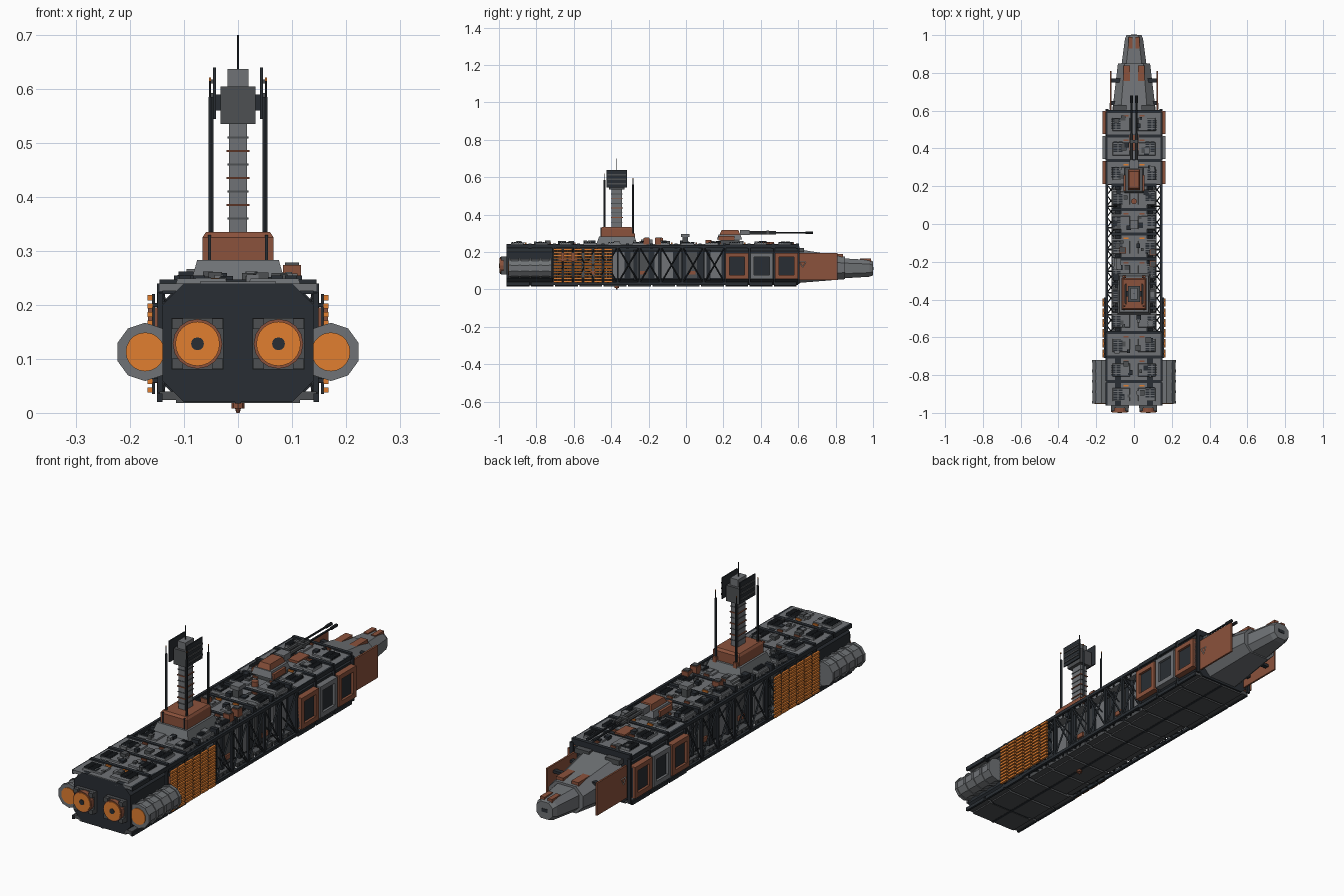
import bpy, bmesh, random
from mathutils import Vector, Matrix

if "Cube" in bpy.data.objects:
    bpy.data.objects.remove(bpy.data.objects["Cube"])
random.seed(4)

COLORS = {"grey": (.16, .17, .18), "mid": (.075, .08, .085), "dark": (.022, .027, .033),
          "rust": (.26, .085, .045), "orange": (.75, .21, .03), "white": (.6, .6, .6)}
MATS = {}
for k, c in COLORS.items():
    MATS[k] = bpy.data.materials.new(k)
    MATS[k].diffuse_color = (*c, 1)
parts = {}


def part(name, mat):
    return parts.setdefault((name, mat), bmesh.new())


def box(name, mat, x0, x1, y0, y1, z0, z1, taper=1):
    """Box from bounds; taper shrinks the top face."""
    c = Vector(((x0 + x1) / 2, (y0 + y1) / 2, (z0 + z1) / 2))
    m = Matrix.Translation(c) @ Matrix.Diagonal((abs(x1 - x0), y1 - y0, z1 - z0, 1))
    vs = bmesh.ops.create_cube(part(name, mat), size=1, matrix=m)["verts"]
    for v in vs:
        if v.co.z > c.z:
            v.co.x = c.x + (v.co.x - c.x) * taper
            v.co.y = c.y + (v.co.y - c.y) * taper


def rod(name, mat, p, q, r, n=6, r2=None):
    p, q = Vector(p), Vector(q)
    m = Matrix.Translation((p + q) / 2) @ (q - p).to_track_quat('Z', 'Y').to_matrix().to_4x4()
    bmesh.ops.create_cone(part(name, mat), cap_ends=True, segments=n, radius1=r,
                          radius2=r if r2 is None else r2, depth=(q - p).length, matrix=m)


def loft(name, mat, sections):
    """Skin chamfered-rectangle sections (y, half width, z0, z1, cut)."""
    bm = part(name, mat)
    rings = []
    for y, w, a, b, c in sections:
        pts = [(w, a + c), (w, b - c), (w - c, b), (c - w, b), (-w, b - c), (-w, a + c), (c - w, a), (w - c, a)]
        rings.append([bm.verts.new((x, y, z)) for x, z in pts])
    for r, s in zip(rings, rings[1:]):
        for i in range(8):
            bm.faces.new((r[i], r[i - 1], s[i - 1], s[i]))
    bm.faces.new(rings[0])
    bm.faces.new(rings[-1][::-1])


# main hull: stern block, narrow core, forward block, bow
loft("stern_hull", "dark", [(-.96, .14, .02, .24, .04), (-.71, .14, .02, .24, .04)])
loft("core_hull", "dark", [(-.71, .1, .03, .23, .025), (.21, .1, .03, .23, .025)])
loft("forward_hull", "dark", [(.21, .14, .025, .235, .03), (.6, .14, .025, .235, .03)])
loft("bow", "grey", [(.6, .115, .035, .215, .045), (.85, .085, .055, .175, .035)])
loft("nose", "grey", [(.845, .066, .06, .166, .025), (.98, .048, .068, .158, .022), (1, .04, .075, .15, .02)])
box("nose_port", "dark", -.015, .015, .99, 1.002, .105, .12)

# deck and belly plates in twelve segments
SEG = .13
for i in range(12):
    y0 = -.96 + i * SEG
    y1 = y0 + SEG - .008
    ym = (y0 + y1) / 2
    wide = i < 3 or i > 8
    w = .145 if wide else .12
    box("deck_spine", "grey", -.07, .07, y0, y1, .225, .243)
    box("deck_seam", "dark", -w, w, y1 - .004, y1 + .012, .22, .247)
    box("belly_keel", "dark", -.006, .006, y0, y1, .017, .03)
    for s in (-1, 1):
        inset = 0 if wide else .02
        box("deck_wing", "grey", s * .065, s * w, y0 + inset, y1 - inset, .226, .24)
        box("deck_raised_plate", "grey", s * .02, s * .115, y0 + .022, y1 - .03, .24, .249, .94)
        box("belly_plate", "mid", s * .006, s * (w - .03), y0 + .003, y1, .018, .034)
        box("belly_edge", "mid", s * (w - .03), s * w, y0 + .003, y1, .024, .04)
        # slatted vents
        vx, vy = s * (.085 + .01 * (i % 2)), ym + random.uniform(-.012, .008)
        for k in range(5):
            yk = vy - .026 + k * .012
            box("deck_vent", "dark", vx - .024, vx - .002, yk, yk + .008, .245, .255)
            box("deck_vent", "dark", vx + .002, vx + .024, yk, yk + .008, .245, .255)
        # small deck fittings
        for _ in range(3):
            x, y = s * random.uniform(.02, .1), random.uniform(y0 + .02, y1 - .03)
            d, h = random.uniform(.006, .014), random.uniform(.25, .262)
            box("deck_fitting", random.choice(["grey", "mid", "dark"]), x - d, x + d, y - d, y + d * 1.3, .24, h)
        box("deck_strip", "rust" if i % 3 else "orange", s * .03, s * .055, y1 - .022, y1 - .014, .243, .25)
        if wide:
            box("deck_edge_rail", "dark", s * .14, s * .15, y0, y1, .222, .24)
            box("belly_edge_rail", "dark", s * .14, s * .15, y0, y1, .02, .036)
        else:
            box("core_panel", "mid" if i % 2 else "grey", s * .095, s * .108, y0 + .012, y1 - .012, .06, .2)
            box("core_conduit", "dark", s * .1, s * .116, y0 + .03, y0 + .05, .05, .21)
            if i % 2:
                box("core_locker", "rust", s * .1, s * .116, y0 + .06, y0 + .1, .08, .1)

for s in (-1, 1):
    # side truss with crossed braces
    X, Zb, Zt, bay = s * .144, .032, .23, .115
    ys = [-.71 + bay * k for k in range(9)]
    for z in (Zb, Zt):
        box("truss_chord", "dark", X - .006, X + .006, -.72, .22, z - .007, z + .007)
    for k, y in enumerate(ys):
        box("truss_post", "dark", X - .005, X + .005, y - .005, y + .005, Zb, Zt)
        for z in (Zb, Zt):
            rod("truss_cross_tie", "dark", (s * .09, y, z), (X, y, z), .004, 4)
        if k < 8:
            e = y + bay
            rod("truss_brace", "dark", (X, y, Zb), (X, e, Zt), .0045, 4)
            rod("truss_brace", "dark", (X, y, Zt), (X, e, Zb), .0045, 4)
            for z in (Zb, Zt):
                rod("truss_flat_brace", "dark", (s * .1, y, z), (X, y + bay / 2, z), .003, 4)
                rod("truss_flat_brace", "dark", (X, y + bay / 2, z), (s * .1, e, z), .003, 4)
            rod("truss_inner_brace", "dark", (s * .1, y + bay / 2, .13), (X, y, Zt), .003, 4)
            rod("truss_inner_brace", "dark", (s * .1, y + bay / 2, .13), (X, e, Zb), .003, 4)

    # slatted radiator array
    for c in range(6):
        y = -.708 + c * .054
        box("radiator_frame", "dark", s * .154, s * .159, y + .016, y + .026, .035, .22)
        for r in range(12):
            z = .038 + r * .0155
            box("radiator_slat", "orange", s * .158, s * .168, y, y + .044, z, z + .0095)
    for z in (.06, .13, .2):
        box("radiator_rail", "dark", s * .146, s * .158, -.71, -.39, z - .004, z + .004)
    box("radiator_mount", "rust", s * .13, s * .154, -.69, -.575, .15, .195)

    # cargo pods with framed dark panels
    for j, m in enumerate(("rust", "grey", "rust")):
        a = .212 + j * .132
        b = a + .122
        box("pod_panel", "dark", s * .13, s * .156, a, b, .06, .19)
        for q in ((a, a + .02, .055, .195), (b - .02, b, .055, .195), (a, b, .055, .076), (a, b, .174, .195)):
            box("pod_frame", m, s * .135, s * .167, *q)
        box("pod_rib", "dark", s * .135, s * .15, b + .001, b + .01, .03, .23)

    # bow cheek plates with triangle mark, and bow hatches
    box("bow_cheek_plate", "rust", s * .119, s * .127, .6, .81, .05, .195)
    for z in (.08, .16):
        box("cheek_strut", "dark", s * .08, s * .12, .63, .65, z, z + .012)
        box("cheek_strut", "dark", s * .07, s * .12, .75, .77, z, z + .012)
    tri = [(s * .128, .608, .147), (s * .128, .64, .147), (s * .128, .624, .118)]
    for k in range(3):
        rod("triangle_mark", "white", tri[k], tri[k - 1], .0015, 4)
    box("bow_hatch", "rust", s * .02, s * .055, .75, .84, .17, .19)
    box("nose_hatch", "rust", s * .008, s * .03, .93, .99, .15, .165)
    box("bow_collar", "mid", s * .04, s * .11, .6, .63, .2, .222)

    # stern nacelles
    nx, nz = s * .172, .113
    rod("nacelle", "grey", (nx, -.95, nz), (nx, -.72, nz), .05, 10)
    for y in (-.95, -.895, -.84, -.785, -.733):
        rod("nacelle_band", "grey", (nx, y, nz), (nx, y + .014, nz), .054, 10)
    rod("nacelle_glow", "orange", (nx, -.953, nz), (nx, -.949, nz), .036, 20)
    box("nacelle_pylon", "mid", s * .12, s * .15, -.93, -.74, .08, .15)

    # main engines
    ex, ez = s * .075, .128
    box("engine_mount", "mid", ex - .048, ex + .048, -.975, -.955, ez - .048, ez + .048)
    rod("engine_bell", "rust", (ex, -.995, ez), (ex, -.96, ez), .046, 16)
    rod("engine_glow", "orange", (ex, -.998, ez), (ex, -.99, ez), .041, 24)
    rod("engine_core", "dark", (ex, -1, ez), (ex, -.99, ez), .012, 12)
    for dx in (-1, 1):
        for dz in (-1, 1):
            cx, cz = ex + dx * .037, ez + dz * .037
            box("engine_clamp", "mid", cx - .01, cx + .01, -.99, -.96, cz - .01, cz + .01)

    # mast side fins and aerial rods
    box("mast_fin", "dark", s * .041, s * .046, -.425, -.315, .545, .64)
    for z in (.56, .585, .61):
        box("mast_fin_rib", "mid", s * .045, s * .05, -.42, -.32, z, z + .008)
    box("mast_fin_arm", "dark", s * .025, s * .045, -.385, -.355, .56, .59)
    for y, h in ((-.435, .585), (-.283, .56)):
        rod("aerial", "dark", (s * .05, y, .25), (s * .05, y, h), .005)
        rod("aerial_tip", "dark", (s * .052, y, h), (s * .052, y, h + .03), .002)
        box("aerial_tip_light", "orange", s * .052 - .002, s * .052 + .002, y - .002, y + .002, h + .03, h + .036)
        box("aerial_foot", "rust", s * .042, s * .06, y - .01, y + .01, .27, .3)

# mast tower
Y = -.37
box("tower_base", "grey", -.088, .088, Y - .11, Y + .11, .24, .283, .86)
box("tower_block", "rust", -.066, .066, Y - .085, Y + .085, .28, .325)
box("tower_block_top", "rust", -.066, .066, Y - .085, Y + .085, .325, .335, .9)
for s in (-1, 1):
    box("tower_clamp", "dark", s * .05, s * .056, Y - .088, Y + .088, .275, .33)
box("mast_column", "grey", -.017, .017, Y - .028, Y + .028, .33, .55)
for z in (.385, .435, .485):
    box("mast_band", "rust", -.021, .021, Y - .032, Y + .032, z - .002, z + .002)
for z in (.36, .41, .46, .51):
    box("mast_rung", "mid", -.019, .019, Y - .03, Y + .03, z - .002, z + .002)
box("mast_head", "mid", -.032, .032, Y - .042, Y + .042, .535, .605)
box("mast_cap", "grey", -.019, .019, Y - .03, Y + .03, .605, .637)
rod("mast_spire", "dark", (0, Y, .63), (0, Y, .7), .002)

# gun turret
box("turret_ring", "mid", -.045, .045, .185, .285, .24, .27)
box("turret_body", "grey", -.05, .05, .165, .3, .268, .295, .85)
box("turret_roof", "rust", -.032, .032, .18, .29, .294, .318, .8)
for s in (-1, 1):
    box("turret_cheek", "rust", s * .04, s * .056, .175, .26, .262, .287)
    rod("barrel", "dark", (s * .013, .29, .304), (s * .013, .68, .304), .0045, 8)
    rod("barrel_sleeve", "mid", (s * .013, .29, .304), (s * .013, .48, .304), .009, 8)
    rod("muzzle", "dark", (s * .013, .64, .304), (s * .013, .68, .304), .007, 8)
box("barrel_yoke", "grey", -.024, .024, .29, .34, .29, .318)
box("barrel_clamp", "mid", -.022, .022, .43, .445, .293, .315)
box("deck_rust_plate", "rust", -.025, .025, .39, .47, .24, .254)

# deck equipment
box("sensor_post", "mid", -.014, .014, -.018, .012, .24, .285)
box("sensor_cap", "grey", -.022, .022, -.026, .02, .28, .297)
rod("deck_hatch", "rust", (0, .12, .24), (0, .12, .265), .015, 12)
for x, y in ((.1, -.15), (.1, -.21), (-.06, -.14)):
    box("deck_crate", "rust", x - .017, x + .017, y - .016, y + .016, .24, .274)
    box("deck_crate_lid", "mid", x - .013, x + .013, y - .012, y + .012, .272, .279)
for k in range(3):
    box("deck_steps", "grey", -.115 + k * .01, -.07, -.24, -.18, .24, .251 + k * .008)

# belly beacon
rod("belly_beacon", "rust", (0, Y, .02), (0, Y, .008), .012, 8)
rod("belly_beacon_tip", "rust", (0, Y, .01), (0, Y, 0), .006, 8, .003)

# turn each collected part into an object
for (name, mat), bm in parts.items():
    bmesh.ops.recalc_face_normals(bm, faces=bm.faces)
    me = bpy.data.meshes.new(name)
    bm.to_mesh(me)
    bm.free()
    me.materials.append(MATS[mat])
    bpy.context.collection.objects.link(bpy.data.objects.new(name, me))

for m in bpy.data.materials:
    if m.users and not m.is_grease_pencil:
        m.use_nodes = True
        m.node_tree.nodes["Principled BSDF"].inputs["Base Color"].default_value = m.diffuse_color
